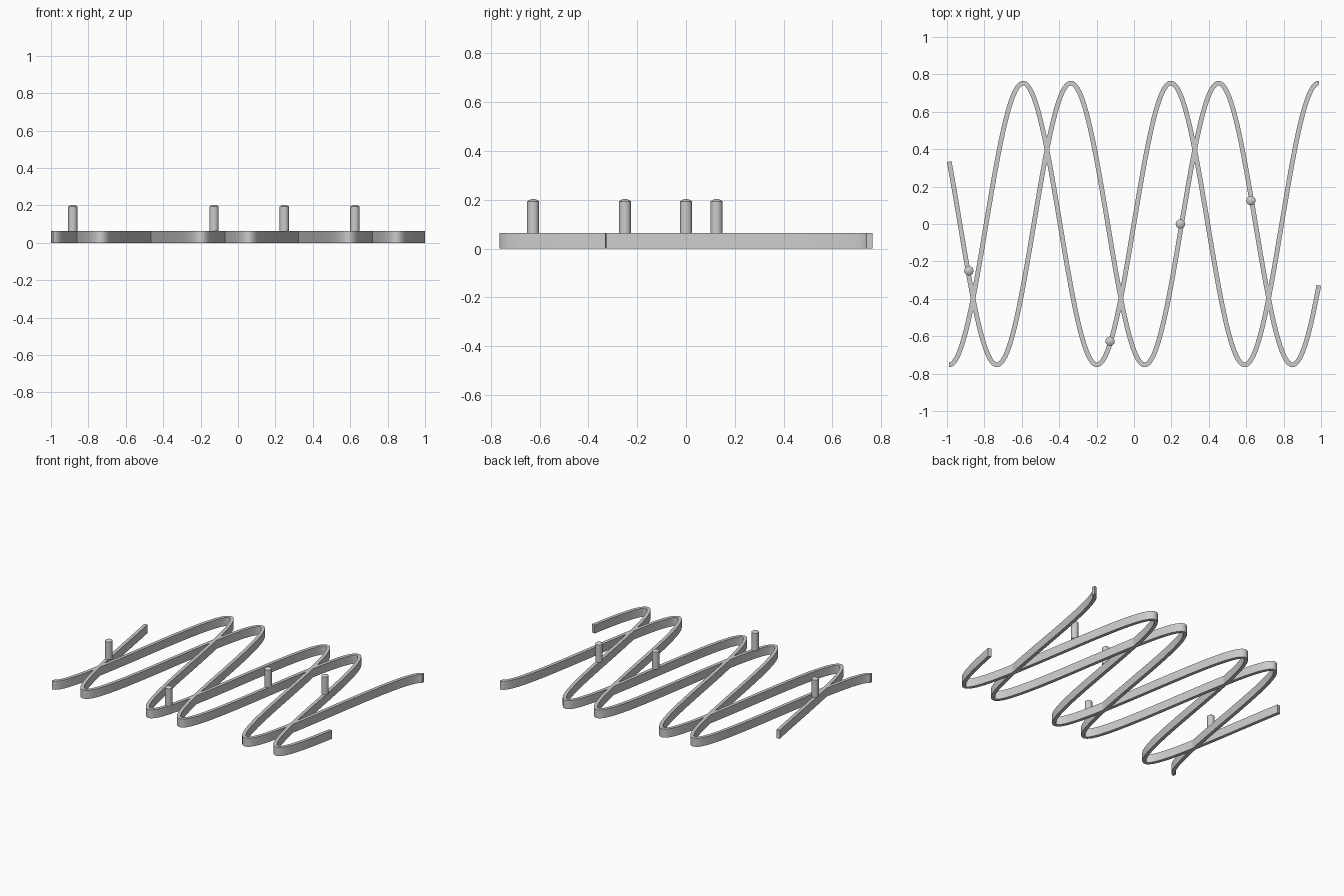
import bpy, bmesh
from math import sin, cos, tau, radians, hypot

if "Cube" in bpy.data.objects:
    bpy.data.objects.remove(bpy.data.objects["Cube"])

HALF_LENGTH, PERIOD, AMPLITUDE = 0.988, 0.79, 0.753
HALF_WIDTH, HEIGHT = 0.0125, 0.063
SAMPLES = 240

grey = bpy.data.materials.new("plain grey")
grey.use_nodes = True
colour = (0.6, 0.6, 0.6, 1)
grey.diffuse_color = colour
grey.node_tree.nodes["Principled BSDF"].inputs["Base Color"].default_value = colour


def finish(name, bm):
    bmesh.ops.recalc_face_normals(bm, faces=bm.faces)
    mesh = bpy.data.meshes.new(name)
    bm.to_mesh(mesh)
    bm.free()
    mesh.materials.append(grey)
    obj = bpy.data.objects.new(name, mesh)
    bpy.context.collection.objects.link(obj)
    bpy.ops.object.select_all(action="DESELECT")
    obj.select_set(True)
    bpy.context.view_layer.objects.active = obj
    bpy.ops.object.shade_smooth_by_angle(angle=radians(35))
    return obj


def bridge(bm, rings):
    for a, b in zip(rings, rings[1:]):
        for i in range(len(a)):
            j = (i + 1) % len(a)
            bm.faces.new((a[i], a[j], b[j], b[i]))


def wave_y(x, shift):
    return -AMPLITUDE * cos(tau * (x + HALF_LENGTH) / PERIOD - shift)


# Upright ribbon of even width that follows a wave
def wave_ribbon(name, shift):
    bm = bmesh.new()
    rings = []
    for i in range(SAMPLES + 1):
        x = HALF_LENGTH * (2 * i / SAMPLES - 1)
        y = wave_y(x, shift)
        slope = AMPLITUDE * tau / PERIOD * sin(tau * (x + HALF_LENGTH) / PERIOD - shift)
        nx, ny = -slope / hypot(1, slope), 1 / hypot(1, slope)
        rings.append([bm.verts.new((x + s * nx * HALF_WIDTH, y + s * ny * HALF_WIDTH, z))
                      for s, z in ((-1, 0), (1, 0), (1, HEIGHT), (-1, HEIGHT))])
    bridge(bm, rings)
    bm.faces.new(rings[0])
    bm.faces.new(rings[-1])
    finish(name, bm)


# Round pin with a low domed top, standing on a ribbon
def pin(name, x, y, sides=24):
    bm = bmesh.new()
    profile = ((0.025, HEIGHT), (0.025, 0.193), (0.018, 0.198), (0.009, 0.202))
    rings = [[bm.verts.new((x + r * cos(tau * k / sides), y + r * sin(tau * k / sides), z))
              for k in range(sides)] for r, z in profile]
    bridge(bm, rings)
    bm.faces.new(rings[0])
    tip = bm.verts.new((x, y, 0.203))
    for k in range(sides):
        bm.faces.new((rings[-1][k], rings[-1][(k + 1) % sides], tip))
    finish(name, bm)


wave_ribbon("first_wave_ribbon", 0)
wave_ribbon("second_wave_ribbon", radians(116.3))

for i, (x, y) in enumerate(((-0.883, -0.25), (-0.128, -0.627), (0.248, 0.0), (0.625, 0.125))):
    pin(f"pin_{i + 1}", x, y)
